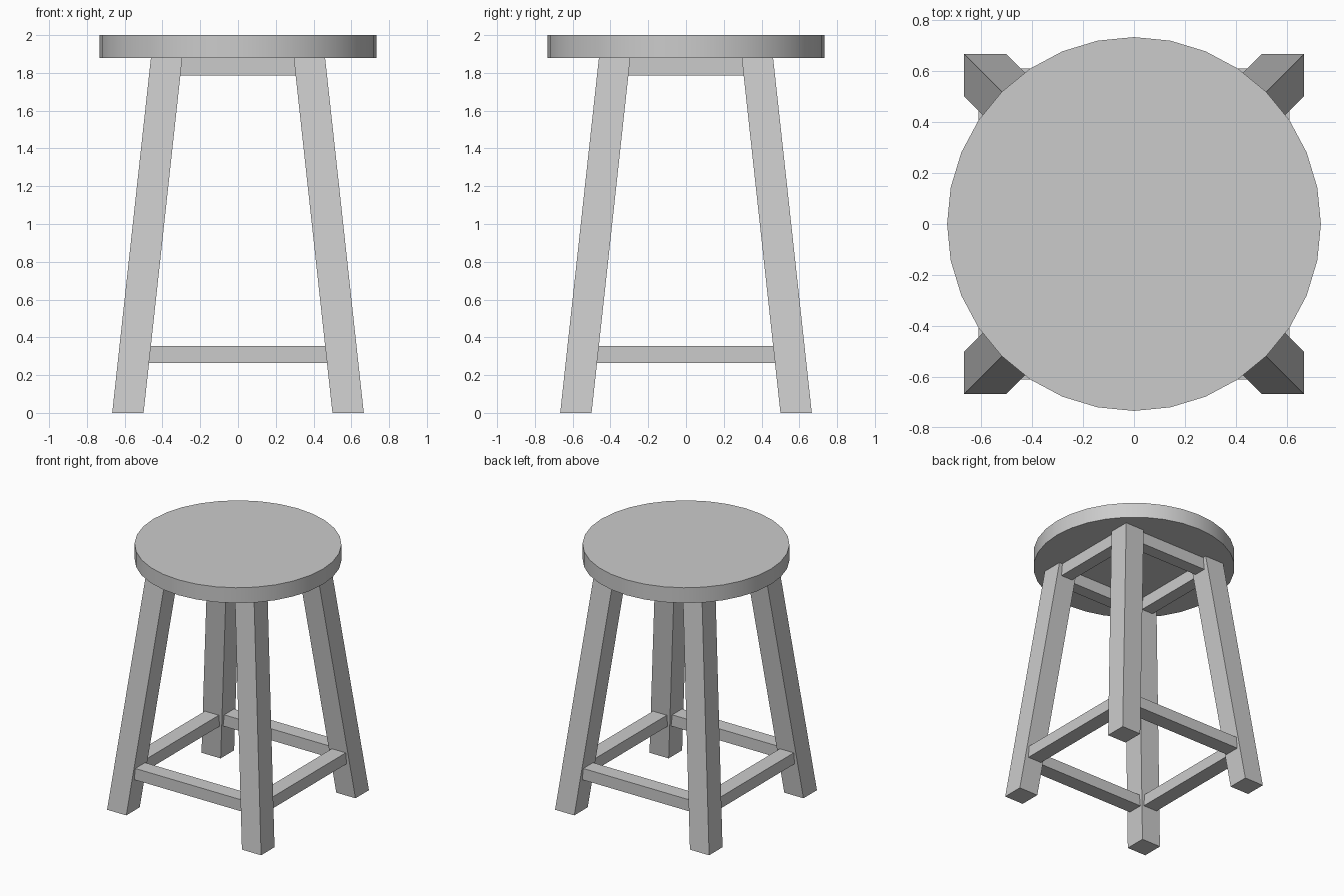
import bpy, bmesh, math

if "Cube" in bpy.data.objects:
    bpy.data.objects.remove(bpy.data.objects["Cube"])

SEAT_BOTTOM = 1.88
FOOT, TOP, HALF = 0.583, 0.378, 0.083   # leg centre offsets at floor / seat, half thickness


def make_object(name, bm):
    bmesh.ops.recalc_face_normals(bm, faces=bm.faces[:])
    mesh = bpy.data.meshes.new(name)
    bm.to_mesh(mesh)
    bm.free()
    obj = bpy.data.objects.new(name, mesh)
    bpy.context.collection.objects.link(obj)
    return obj


def leg(name, sx, sy):
    # Square post sheared outwards so that foot and top stay level
    bm = bmesh.new()
    bmesh.ops.create_cube(bm, size=2)
    for v in bm.verts:
        c = TOP if v.co.z > 0 else FOOT
        v.co = (sx * c + v.co.x * HALF, sy * c + v.co.y * HALF,
                SEAT_BOTTOM if v.co.z > 0 else 0)
    make_object(name, bm)


def rail(name, turn, dist, half_len, half_width, z0, z1):
    # Horizontal bar on the front side, turned about z to its own side
    bm = bmesh.new()
    bmesh.ops.create_cube(bm, size=2)
    for v in bm.verts:
        v.co = (v.co.x * half_len, -dist + v.co.y * half_width,
                z1 if v.co.z > 0 else z0)
    make_object(name, bm).rotation_euler.z = turn


# Round seat
bpy.ops.mesh.primitive_cylinder_add(vertices=32, radius=0.733, depth=2 - SEAT_BOTTOM,
                                    location=(0, 0, (2 + SEAT_BOTTOM) / 2))
bpy.context.object.name = "seat"
bpy.ops.object.shade_smooth_by_angle(angle=math.radians(30))

# Four splayed legs
for sy, row in ((-1, "front"), (1, "back")):
    for sx, side in ((-1, "left"), (1, "right")):
        leg(f"{row}_{side}_leg", sx, sy)

# Aprons under the seat and stretchers near the floor
for i, side in enumerate(("front", "right", "back", "left")):
    turn = i * math.pi / 2
    rail(f"{side}_apron", turn, 0.383, 0.33, 0.05, 1.785, SEAT_BOTTOM)
    rail(f"{side}_stretcher", turn, 0.549, 0.49, 0.06, 0.265, 0.355)
